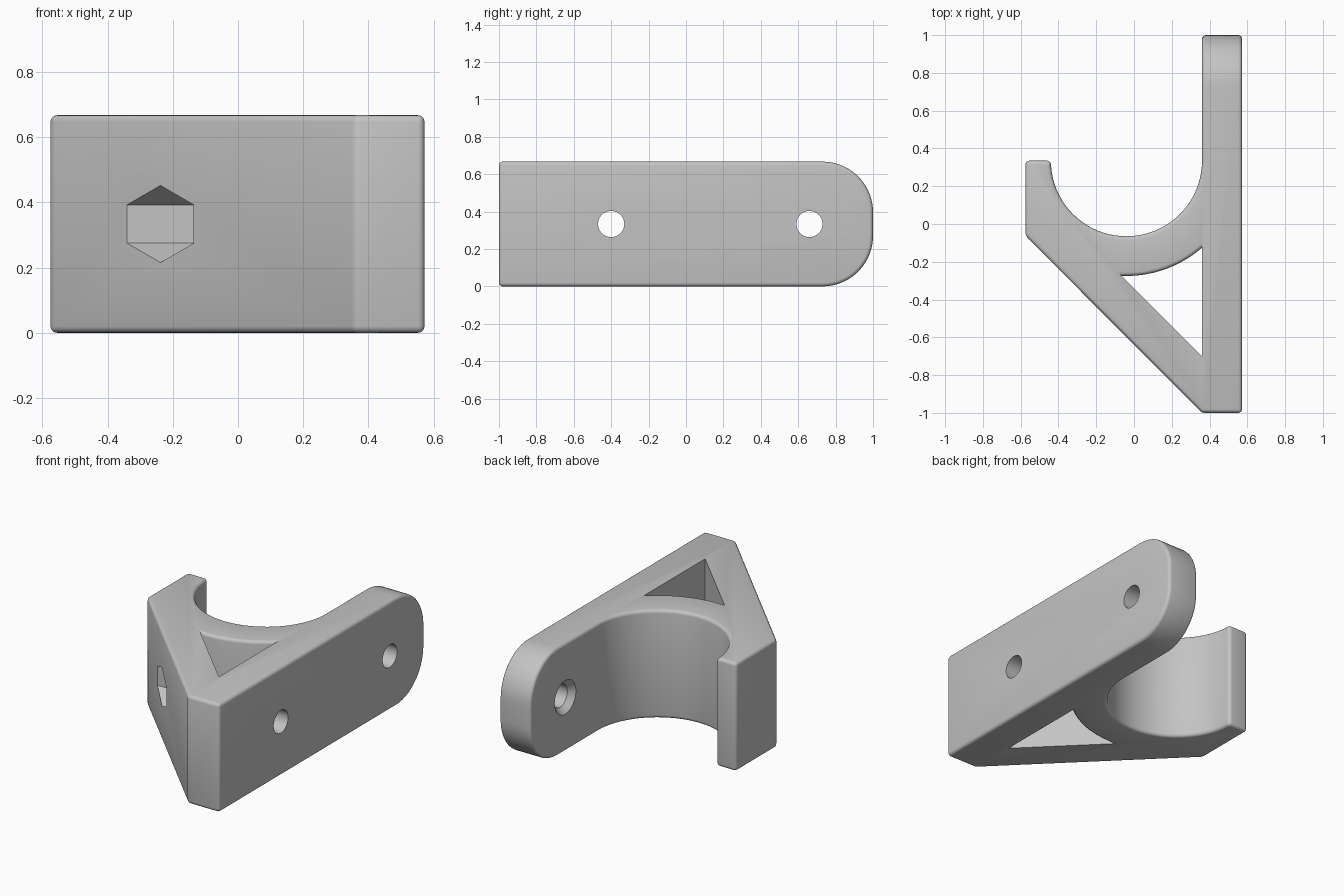
import bpy, bmesh
from math import pi, sin, cos, acos, sqrt

if "Cube" in bpy.data.objects:
    bpy.data.objects.remove(bpy.data.objects["Cube"])

H = 0.667                 # body height
CX, CY, R = -0.04, 0.335, 0.4   # cradle centre and radius
BAR, EDGE = 0.36, 0.02    # inner face of the mounting bar, edge rounding

gray = bpy.data.materials.new("plain gray")
gray.use_nodes = True
gray.diffuse_color = (0.55, 0.55, 0.55, 1)
gray.node_tree.nodes["Principled BSDF"].inputs["Base Color"].default_value = gray.diffuse_color


def arc(radius, start, end, steps):
    angles = [start + (end - start) * i / steps for i in range(steps + 1)]
    return [(CX + radius * cos(a), CY + radius * sin(a)) for a in angles]


def loft(name, rings, round_end=False):
    """Closed solid through a stack of rings with equal point counts."""
    bm = bmesh.new()
    loops = [[bm.verts.new(p) for p in ring] for ring in rings]
    n = len(loops[0])
    for a, b in zip(loops, loops[1:]):
        for i in range(n):
            j = (i + 1) % n
            bm.faces.new((a[i], a[j], b[j], b[i]))
    bm.faces.new(loops[0][::-1])
    bm.faces.new(loops[-1])
    bmesh.ops.recalc_face_normals(bm, faces=bm.faces)
    if round_end:
        tips = [e for e in bm.edges if all(v.co.y > 0.99 for v in e.verts)
                and abs(e.verts[0].co.z - e.verts[1].co.z) < 0.01]
        bmesh.ops.bevel(bm, geom=tips, offset=0.27, segments=14,
                        profile=0.5, affect='EDGES')
    mesh = bpy.data.meshes.new(name)
    bm.to_mesh(mesh)
    bm.free()
    mesh.materials.append(gray)
    obj = bpy.data.objects.new(name, mesh)
    bpy.context.collection.objects.link(obj)
    return obj


def bore(name, y, sides, stations):
    """Round or hexagonal cutter along x from (x, radius) stations."""
    return loft(name, [[(x, y + r * sin(2 * pi * i / sides),
                         H / 2 + r * cos(2 * pi * i / sides))
                        for i in range(sides)] for x, r in stations])


# Hook body: bar, half-round cradle and diagonal brace
outline = [(0.572, -1), (0.572, 1), (BAR, 1)]
outline += arc(R, 0, -pi, 40)
outline += [(-0.575, CY), (-0.575, -0.062), (BAR, -1)]
body = loft("hook_bracket", [[(x, y, z) for x, y in outline] for z in (0, H)], True)
rounding = body.modifiers.new("rounded_edges", 'BEVEL')
rounding.width = EDGE
rounding.segments = 4
rounding.limit_method = 'ANGLE'
rounding.angle_limit = 0.5
rounding.use_clamp_overlap = False


# Window between bar, brace and cradle, its arched rim rounded over
def window_ring(z, radius):
    start = pi / 4 - acos(-0.635 / (sqrt(2) * radius))
    end = -acos((BAR - CX) / radius)
    return [(x, y, z) for x, y in arc(radius, start, end, 20) + [(BAR, -0.70)]]


rim = [(EDGE * (1 - cos(t * pi / 8)), 0.61 - EDGE * (1 - sin(t * pi / 8)))
       for t in range(5)]
levels = [(-0.05, rim[0][1])] + rim
levels += [(H - z, r) for z, r in reversed(levels)]
cutters = [loft("window_cutter", [window_ring(z, r) for z, r in levels])]

# Countersunk screw holes and the hexagonal access hole
for label, y in (("front", -0.4), ("back", 0.66)):
    cutters.append(bore(label + "_screw_cutter", y, 40,
                        [(0.3, 0.103), (BAR, 0.103), (0.395, 0.07), (0.65, 0.07)]))
cutters.append(bore("access_cutter", -0.4, 6, [(-0.7, 0.118), (0.2, 0.118)]))

for cutter in cutters:
    cutter.hide_render = True
    cut = body.modifiers.new(cutter.name, 'BOOLEAN')
    cut.operation = 'DIFFERENCE'
    cut.solver = 'EXACT'
    cut.object = cutter

# Bake the cuts, drop the cutters and smooth the curved faces
depsgraph = bpy.context.evaluated_depsgraph_get()
baked = bpy.data.meshes.new_from_object(body.evaluated_get(depsgraph))
body.modifiers.clear()
body.data = baked
baked.materials.clear()
baked.materials.append(gray)
for face in baked.polygons:
    face.material_index = 0
for cutter in cutters:
    bpy.data.objects.remove(cutter)
bpy.ops.object.select_all(action='DESELECT')
body.select_set(True)
bpy.context.view_layer.objects.active = body
bpy.ops.object.shade_smooth_by_angle(angle=0.5)
